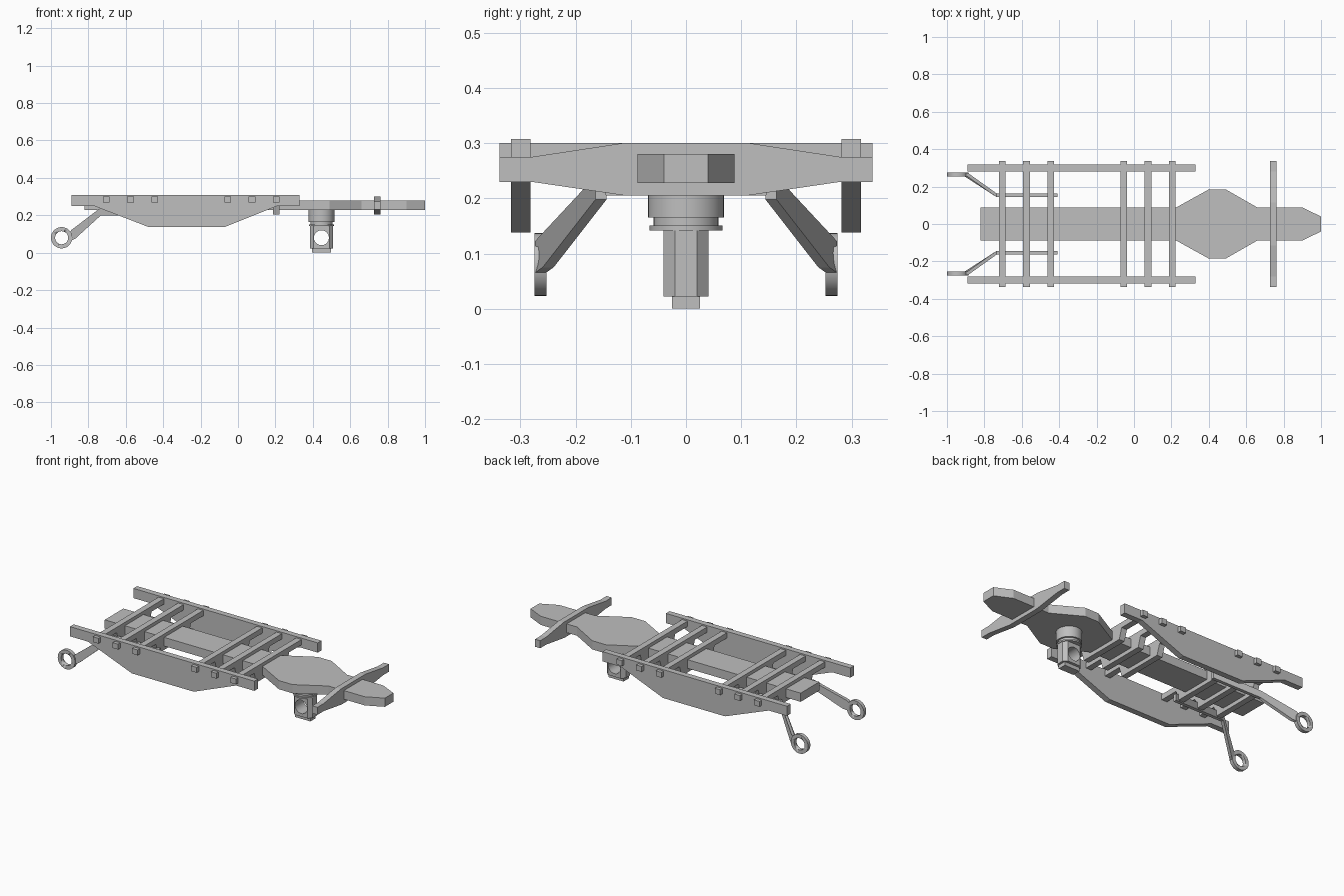
import bpy, bmesh
from mathutils import Vector

cube = bpy.data.objects.get("Cube")
if cube:
    bpy.data.objects.remove(cube, do_unlink=True)

grey = bpy.data.materials.new("plain grey")
grey.use_nodes = True
grey.diffuse_color = (0.52, 0.52, 0.52, 1)
grey.node_tree.nodes["Principled BSDF"].inputs["Base Color"].default_value = grey.diffuse_color


def prism(name, outline, axis, low, high):
    """Extrude a 2D outline along an axis; the outline uses the other two axes in order."""
    bm = bmesh.new()

    def place(p, d):
        c = list(p)
        c.insert("xyz".index(axis), d)
        return Vector(c)

    face = bm.faces.new([bm.verts.new(place(p, low)) for p in outline])
    new = bmesh.ops.extrude_face_region(bm, geom=[face])["geom"]
    shift = place((0, 0), high - low)
    bmesh.ops.translate(bm, verts=[v for v in new if isinstance(v, bmesh.types.BMVert)], vec=shift)
    bmesh.ops.recalc_face_normals(bm, faces=bm.faces)
    mesh = bpy.data.meshes.new(name)
    bm.to_mesh(mesh)
    bm.free()
    obj = bpy.data.objects.new(name, mesh)
    bpy.context.collection.objects.link(obj)
    mesh.materials.append(grey)
    return obj


def mirrored(half):
    """Complete a half outline by mirroring its first coordinate."""
    return half + [(-a, b) for a, b in reversed(half)]


def cylinder(name, centre, radius, depth, axis="z", sides=32):
    bpy.ops.mesh.primitive_cylinder_add(vertices=sides, radius=radius, depth=depth, location=centre,
                                        rotation=(1.5708 if axis == "y" else 0, 0, 0))
    obj = bpy.context.object
    obj.name = name
    obj.data.materials.append(grey)
    bpy.ops.object.shade_smooth_by_angle()
    return obj


def drill(obj, centre, radius):
    """Cut a round hole along y."""
    cutter = cylinder("hole_cutter", centre, radius, 0.4, "y")
    cutter.hide_render = True
    mod = obj.modifiers.new("hole", 'BOOLEAN')
    mod.operation = 'DIFFERENCE'
    mod.object = cutter
    bpy.context.view_layer.objects.active = obj
    bpy.ops.object.modifier_apply(modifier=mod.name)
    bpy.data.objects.remove(cutter, do_unlink=True)


# Central spine widening into the nose plate
half = [(-0.82, 0.088), (0.225, 0.088), (0.40, 0.185), (0.49, 0.185),
        (0.66, 0.088), (0.90, 0.088), (1.0, 0.04)]
prism("spine_plate", half + [(x, -y) for x, y in reversed(half)], "z", 0.228, 0.28)

# Deep-bellied side rails
rail = [(-0.89, 0.308), (-0.89, 0.25), (-0.77, 0.25), (-0.48, 0.138),
        (-0.07, 0.138), (0.21, 0.25), (0.33, 0.25), (0.33, 0.308)]
for side, low in (("left", 0.282), ("right", -0.317)):
    prism("rail_" + side, rail, "y", low, low + 0.035)

# Six stepped cross bars in two groups
bar = mirrored([(0.338, 0.30), (0.338, 0.268), (0.165, 0.268), (0.145, 0.205)])
for group in (-0.705, -0.055):
    for i in range(3):
        x = group + i * 0.13
        prism("cross_bar", bar, "x", x - 0.018, x + 0.018)

# Tapered bar across the nose
wing = mirrored([(0.115, 0.30), (0.28, 0.275), (0.338, 0.275),
                 (0.338, 0.23), (0.28, 0.23), (0.11, 0.205)])
prism("nose_bar", wing, "x", 0.728, 0.762)

# Bent rear arms, each ending in a ring
arm = [(-0.41, 0.24), (-0.735, 0.24), (-0.89, 0.122), (-0.905, 0.105),
       (-0.89, 0.065), (-0.87, 0.075), (-0.735, 0.198), (-0.41, 0.198)]
for side, sign in (("left", 1), ("right", -1)):
    obj = prism("rear_arm_" + side, arm, "y", -0.01, 0.01)
    for v in obj.data.vertices:
        bend = min(max((-0.735 - v.co.x) / 0.155, 0), 1)
        v.co.y += sign * (0.154 + 0.11 * bend)
    ring = cylinder("ring_" + side, (-0.943, sign * 0.264, 0.08), 0.057, 0.022, "y")
    drill(ring, (-0.943, sign * 0.264, 0.08), 0.035)

# Turret under the nose plate: collar, neck and flange
tx = 0.446
for name, radius, low, high in (("turret_collar", 0.069, 0.165, 0.23),
                                ("turret_neck", 0.059, 0.15, 0.167),
                                ("turret_flange", 0.066, 0.142, 0.151)):
    cylinder(name, (tx, 0, (low + high) / 2), radius, high - low)

# Housing with bevelled corners and a round opening
corner = [(0.062, 0.02), (0.042, 0.041)]
quarter = corner + [(-x, y) for x, y in reversed(corner)]
loop = quarter + [(-x, -y) for x, y in quarter]
housing = prism("turret_housing", [(tx + x, y) for x, y in loop], "z", 0.022, 0.145)
drill(housing, (tx, 0, 0.08), 0.04)
prism("turret_foot", [(tx - 0.05, -0.025), (tx + 0.05, -0.025),
                      (tx + 0.05, 0.025), (tx - 0.05, 0.025)], "z", 0, 0.024)
